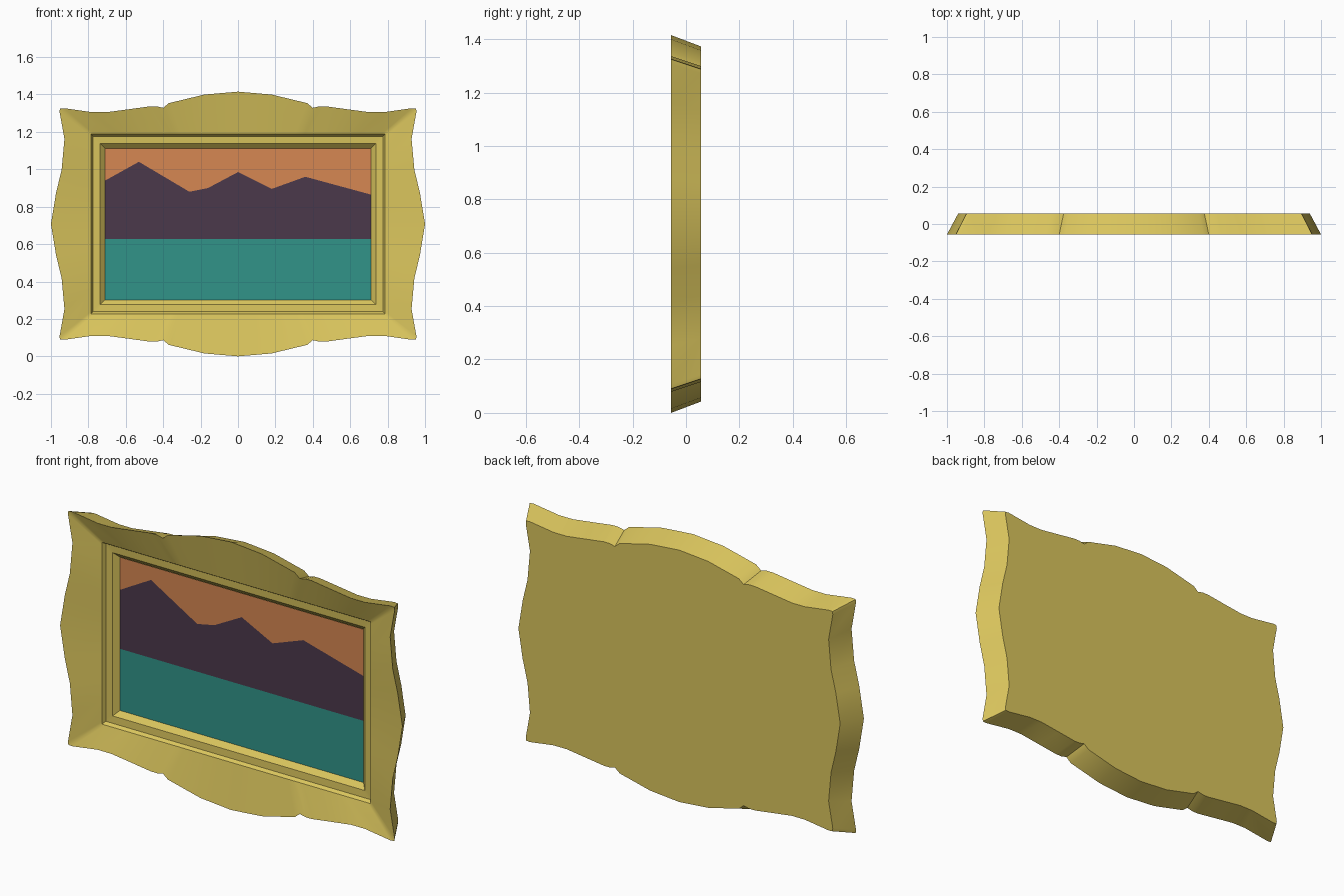
import bpy, bmesh, math

if "Cube" in bpy.data.objects:
    bpy.data.objects.remove(bpy.data.objects["Cube"])

CZ = 0.7075  # height of the frame centre


def material(name, rgb):
    m = bpy.data.materials.new(name)
    lin = [(c / 255 / 12.92) if c < 10 else ((c / 255 + 0.055) / 1.055) ** 2.4 for c in rgb]
    m.diffuse_color = (*lin, 1)
    m.use_nodes = True
    m.node_tree.nodes["Principled BSDF"].inputs["Base Color"].default_value = m.diffuse_color
    return m


gold = material("gold", (218, 197, 93))
sky = material("sunset orange", (214, 135, 82))
hills = material("dusk purple", (75, 56, 75))
water = material("teal water", (49, 148, 137))


def finish(bm, name, mats):
    bmesh.ops.recalc_face_normals(bm, faces=bm.faces) if name == "frame" else None
    me = bpy.data.meshes.new(name)
    bm.to_mesh(me)
    bm.free()
    for m in mats:
        me.materials.append(m)
    ob = bpy.data.objects.new(name, me)
    bpy.context.collection.objects.link(ob)
    return ob


# Scalloped outline: one quarter, from top centre to right centre (x, height above centre)
quarter = [(0, .7075), (.18, .692), (.37, .646), (.40, .621), (.433, .629), (.47, .629),
           (.58, .614), (.70, .598), (.78, .598), (.93, .619), (.952, .617), (.954, .600),
           (.928, .455), (.943, .29), (.973, .165), (1, 0)]
CORNER = 10


def inner(i):
    """Matching point on a unit rectangle for quarter point i."""
    x, z = quarter[i]
    if i < CORNER:
        return x / quarter[CORNER][0], 1
    return 1, z / quarter[CORNER][1]


def full_loop(q):
    """Mirror a quarter into a closed loop."""
    half = q + [(x, -z) for x, z in q[-2::-1]]
    return half + [(-x, z) for x, z in half[-2:0:-1]]


unit = [inner(i) for i in range(len(quarter))]
rings = [(full_loop([(x * .94, z * .94) for x, z in quarter]), .056),   # back edge
         (full_loop(quarter), -.056)]                                   # front edge
# Sloped face, step, flat band and sight edge
for hx, hz, y in [(.785, .48, -.014), (.775, .469, .004), (.737, .431, .006), (.71, .404, .032)]:
    rings.append((full_loop([(x * hx, z * hz) for x, z in unit]), y))

# Frame
bm = bmesh.new()
loops = [[bm.verts.new((x, y, z + CZ)) for x, z in pts] for pts, y in rings]
n = len(loops[0])
for a, b in zip(loops, loops[1:]):
    for i in range(n):
        j = (i + 1) % n
        bm.faces.new((a[i], a[j], b[j], b[i]))
bm.faces.new(loops[0])  # flat back
frame = finish(bm, "frame", [gold])
bpy.context.view_layer.objects.active = frame
frame.select_set(True)
bpy.ops.object.shade_smooth_by_angle(angle=math.radians(30))

# Painting: vertical strips split at the waterline and the ridge
ridge = [(-.71, .94), (-.53, 1.04), (-.26, .88), (-.16, .90), (0, .985), (.18, .895), (.36, .96), (.71, .865)]
bm = bmesh.new()
cols = [[bm.verts.new((x, .031, z)) for z in (CZ - .406, .628, r, CZ + .404)] for x, r in ridge]
for a, b in zip(cols, cols[1:]):
    for k in range(3):
        f = bm.faces.new((a[k], b[k], b[k + 1], a[k + 1]))
        f.material_index = k
finish(bm, "painting", [water, hills, sky])
